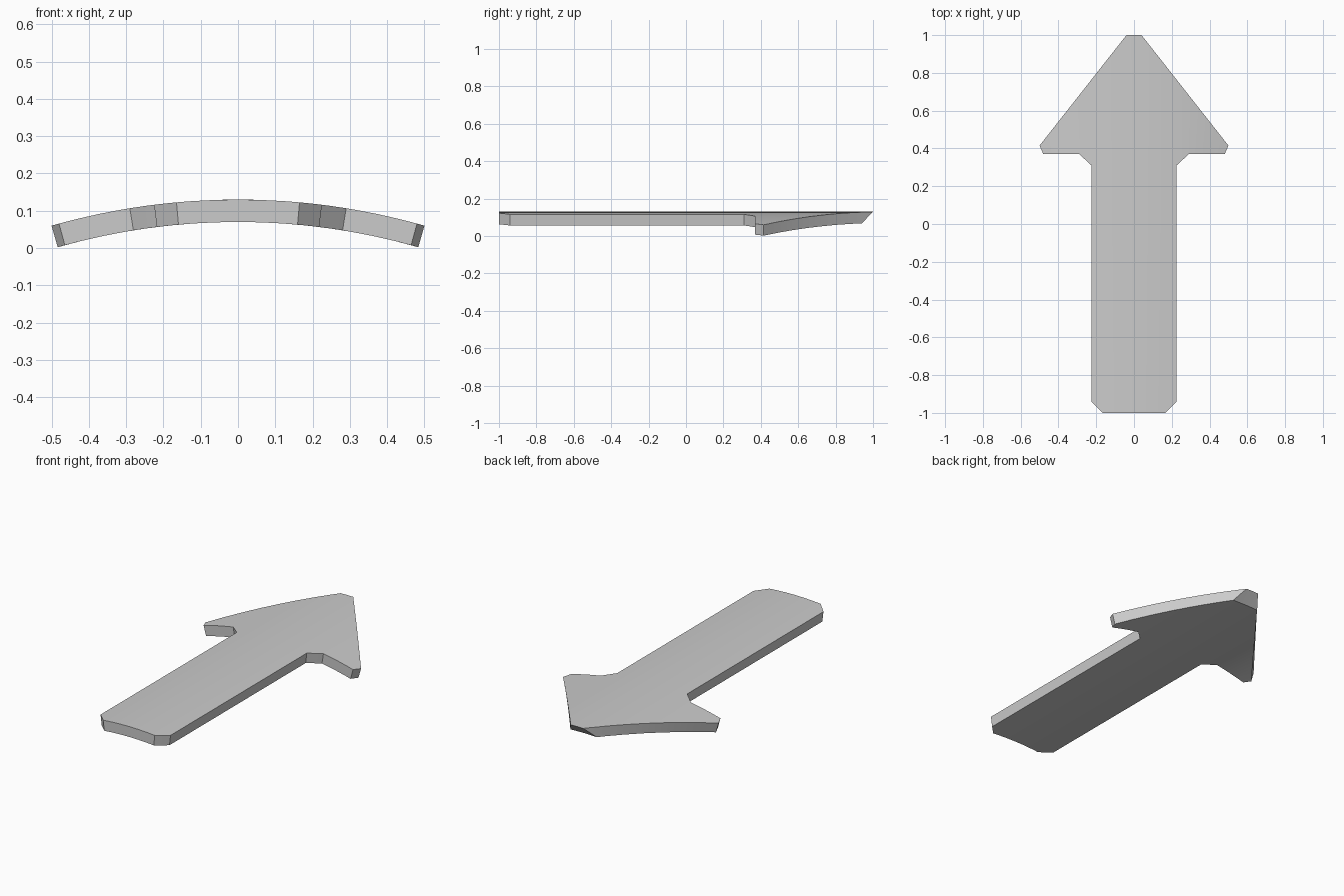
import bpy, bmesh, math

cube = bpy.data.objects.get("Cube")
if cube:
    bpy.data.objects.remove(cube, do_unlink=True)

RADIUS = 1.82      # outer radius of the arched plate
THICK = 0.06
TOP = 0.13
STEPS = 16

grey = bpy.data.materials.new("plain grey")
grey.use_nodes = True
colour = (0.6, 0.6, 0.6, 1)
grey.diffuse_color = colour
grey.node_tree.nodes["Principled BSDF"].inputs["Base Color"].default_value = colour

# Half of the arrow outline, tail to tip, mirrored to close the loop
half = [(0.165, -1), (0.225, -0.94), (0.225, 0.31), (0.29, 0.37),
        (0.48, 0.37), (0.5, 0.415), (0.04, 1)]
outline = half + [(-x, y) for x, y in reversed(half)]

# Flat plate
bm = bmesh.new()
face = bm.faces.new([bm.verts.new((x, y, 0)) for x, y in outline])
lower = bmesh.ops.extrude_face_region(bm, geom=[face])["geom"]
for v in lower:
    if isinstance(v, bmesh.types.BMVert):
        v.co.z = -THICK


def cut(point, normal, clear=False):
    geom = bm.verts[:] + bm.edges[:] + bm.faces[:]
    return bmesh.ops.bisect_plane(bm, geom=geom, dist=1e-5, plane_co=point,
                                  plane_no=normal, clear_outer=clear)["geom_cut"]


# Undercut tip: slanted face sloping back below the point
cut((0, 0.9999, 0), (0, 1, -1), True)
bmesh.ops.holes_fill(bm, edges=[e for e in bm.edges if e.is_boundary])

# Lengthwise strips so that the plate can bend
for i in range(1, STEPS):
    cut((i / STEPS - 0.5, 0, 0), (1, 0, 0))

# Bend the plate around a lengthwise axis
for v in bm.verts:
    angle = math.asin(v.co.x / RADIUS)
    r = RADIUS + v.co.z
    v.co.x = r * math.sin(angle)
    v.co.z = TOP - RADIUS + r * math.cos(angle)

bmesh.ops.recalc_face_normals(bm, faces=bm.faces)
mesh = bpy.data.meshes.new("arched_arrow")
bm.to_mesh(mesh)
bm.free()
mesh.materials.append(grey)
arrow = bpy.data.objects.new("arched_arrow", mesh)
bpy.context.collection.objects.link(arrow)

# Smooth arch with sharp rims
bpy.context.view_layer.objects.active = arrow
arrow.select_set(True)
bpy.ops.object.shade_smooth_by_angle(angle=math.radians(25))
